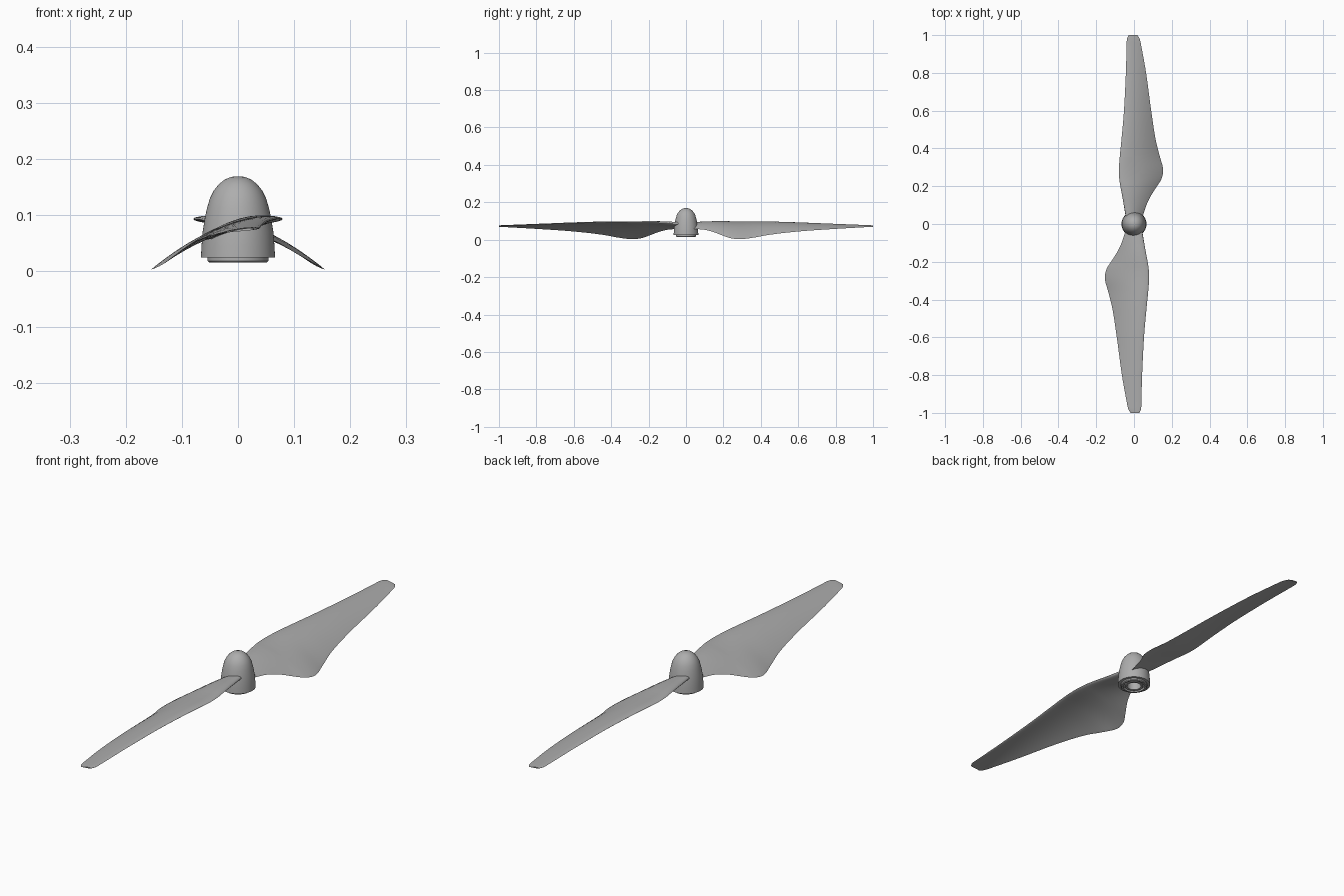
import bpy
import bmesh
import math
from mathutils import Matrix

cube = bpy.data.objects.get("Cube")
if cube:
    bpy.data.objects.remove(cube, do_unlink=True)

grey = bpy.data.materials.new("plain grey")
grey.use_nodes = True
COLOUR = (0.42, 0.42, 0.42, 1)
grey.diffuse_color = COLOUR
grey.node_tree.nodes["Principled BSDF"].inputs["Base Color"].default_value = COLOUR


def finish(name, bm, angle):
    """Turn a bmesh into a smooth-shaded grey object."""
    bmesh.ops.recalc_face_normals(bm, faces=bm.faces)
    mesh = bpy.data.meshes.new(name)
    bm.to_mesh(mesh)
    bm.free()
    mesh.materials.append(grey)
    obj = bpy.data.objects.new(name, mesh)
    bpy.context.collection.objects.link(obj)
    bpy.ops.object.select_all(action="DESELECT")
    obj.select_set(True)
    bpy.context.view_layer.objects.active = obj
    bpy.ops.object.shade_smooth_by_angle(angle=math.radians(angle))
    return obj


def spline(rows, steps):
    """Smooth curve through the rows, as a list of tuples."""
    out = []
    for i in range(len(rows) - 1):
        a, b = rows[max(i - 1, 0)], rows[i]
        c, d = rows[i + 1], rows[min(i + 2, len(rows) - 1)]
        for s in range(steps):
            t = s / steps
            h = t * t * (3 - 2 * t)
            row = []
            span = c[0] - b[0]
            for k in range(len(b)):
                if k == 0:
                    row.append(b[0] + span * t)
                    continue
                m0 = (c[k] - a[k]) / (c[0] - a[0]) * span
                m1 = (d[k] - b[k]) / (d[0] - b[0]) * span
                row.append(b[k] * (1 - h) + c[k] * h
                           + m0 * t * (1 - t) ** 2 - m1 * t * t * (1 - t))
            out.append(tuple(row))
    out.append(rows[-1])
    return out


# Hub: domed cap, stepped collar and blind bore in one turned profile
HUB = [(0, .169), (.012, .168), (.024, .163), (.034, .155), (.043, .144),
       (.050, .130), (.055, .113), (.059, .095), (.063, .070), (.065, .045),
       (.066, .024), (.054, .024), (.054, .018), (.051, .015), (.044, .015),
       (.044, .024), (.037, .024), (.037, .017), (.028, .017), (.028, .07), (0, .07)]
bm = bmesh.new()
verts = [bm.verts.new((r, 0, z)) for r, z in HUB]
edges = [bm.edges.new(pair) for pair in zip(verts, verts[1:])]
bmesh.ops.spin(bm, geom=verts + edges, axis=(0, 0, 1), cent=(0, 0, 0),
               angle=math.tau, steps=64)
bmesh.ops.remove_doubles(bm, verts=bm.verts, dist=0.0001)
finish("hub", bm, 35)

# Blade stations: span, leading x, trailing x, leading z, trailing z, camber
STATIONS = [
    (.04, -.044, .046, .086, .058, .008),
    (.10, -.054, .066, .088, .053, .011),
    (.15, -.063, .090, .091, .040, .015),
    (.20, -.072, .122, .093, .021, .019),
    (.24, -.078, .146, .093, .008, .021),
    (.29, -.080, .154, .093, .003, .022),
    (.36, -.075, .136, .094, .011, .020),
    (.45, -.066, .114, .093, .027, .016),
    (.60, -.053, .091, .089, .044, .011),
    (.80, -.043, .064, .082, .058, .006),
    (.94, -.039, .039, .077, .066, .003),
    (.98, -.037, .030, .076, .068, .002),
    (1.0, -.028, .018, .075, .069, .001),
]
CHORD_STEPS = 14


def blade(name, turn):
    """Loft arched aerofoil sections along the span."""
    bm = bmesh.new()
    rings = []
    for y, x0, x1, z0, z1, camber in spline(STATIONS, 5):
        thick = .009 * (1 - y) + .0025
        ring = []
        for i in range(2 * CHORD_STEPS):
            angle = math.pi * i / CHORD_STEPS
            t = (1 - math.cos(angle)) / 2
            # Rounded leading edge, thin trailing edge
            half = thick * math.sin(angle) * (1.25 - t)
            z = z0 + (z1 - z0) * t + camber * 4 * t * (1 - t) + half
            ring.append(bm.verts.new((x0 + (x1 - x0) * t, y, z)))
        rings.append(ring)
    n = 2 * CHORD_STEPS
    for a, b in zip(rings, rings[1:]):
        for i in range(n):
            j = (i + 1) % n
            bm.faces.new((a[i], a[j], b[j], b[i]))
    bm.faces.new(rings[0])
    bm.faces.new(rings[-1])
    bmesh.ops.transform(bm, matrix=Matrix.Rotation(turn, 4, "Z"), verts=bm.verts)
    finish(name, bm, 50)


# Two identical blades, half a turn apart
blade("back_blade", 0)
blade("front_blade", math.pi)
